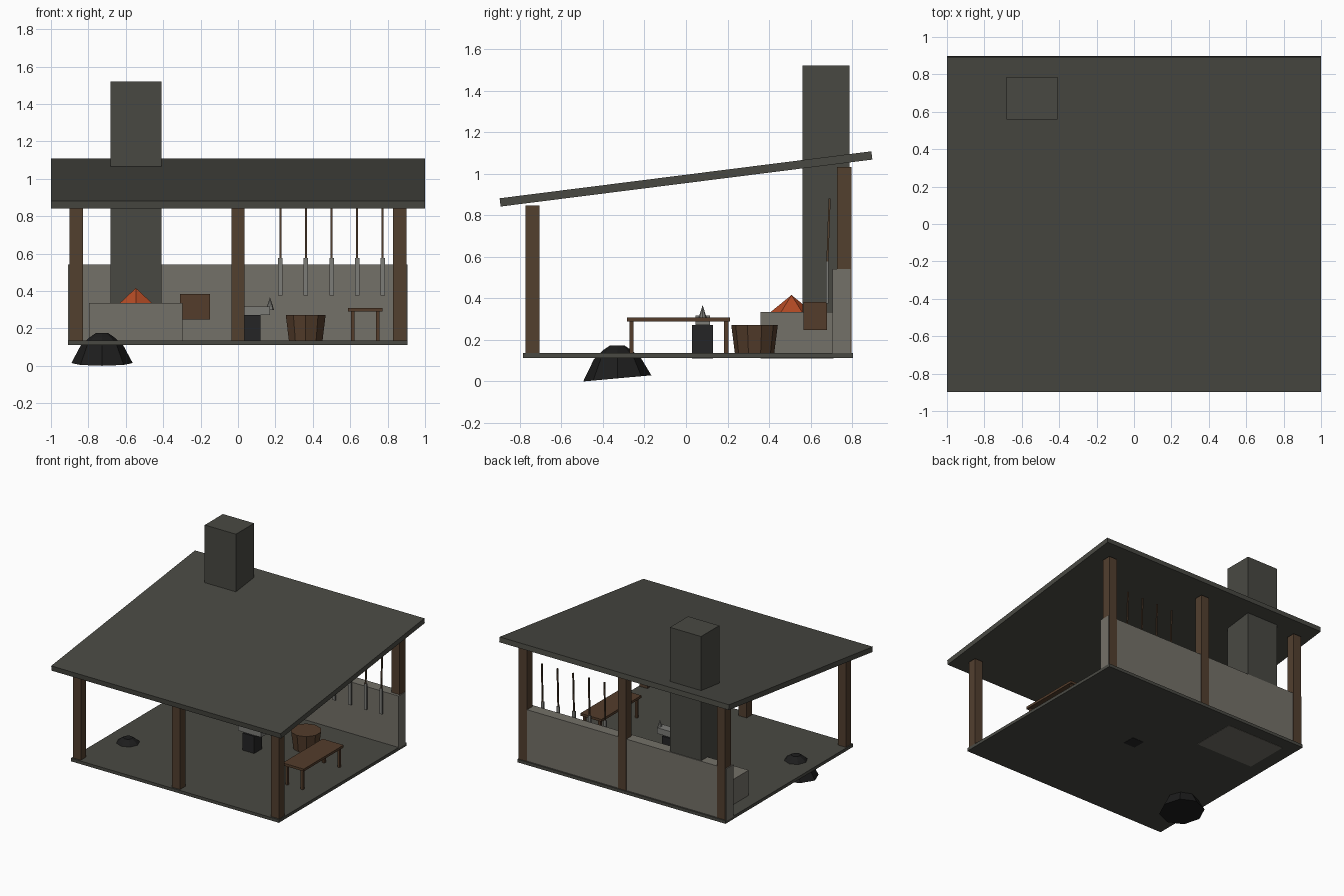
import bpy, bmesh, math
from mathutils import Matrix

if "Cube" in bpy.data.objects:
    bpy.data.objects.remove(bpy.data.objects["Cube"])


def material(name, rgb):
    m = bpy.data.materials.new(name)
    m.diffuse_color = (*rgb, 1)
    m.use_nodes = True
    m.node_tree.nodes["Principled BSDF"].inputs["Base Color"].default_value = m.diffuse_color
    return m


SLATE = material("dark slate", (0.066, 0.066, 0.055))
STONE = material("grey stone", (0.175, 0.165, 0.14))
TIMBER = material("post timber", (0.085, 0.050, 0.028))
WOOD = material("bench wood", (0.088, 0.046, 0.024))
IRON = material("black iron", (0.018, 0.018, 0.019))
STEEL = material("tool steel", (0.20, 0.20, 0.185))
COAL = material("coal", (0.012, 0.012, 0.012))
FIRE = material("glowing embers", (0.46, 0.070, 0.018))


def finish(name, bm, mat):
    bmesh.ops.recalc_face_normals(bm, faces=bm.faces)
    mesh = bpy.data.meshes.new(name)
    bm.to_mesh(mesh)
    bm.free()
    mesh.materials.append(mat)
    ob = bpy.data.objects.new(name, mesh)
    bpy.context.collection.objects.link(ob)
    return ob


def box(name, x, y, z, mat, tilt=0.0):
    """Box from (min, max) ranges, tilted about x through its centre."""
    bm = bmesh.new()
    bmesh.ops.create_cube(bm, size=1)
    size = [r[1] - r[0] for r in (x, y, z)]
    mid = [(r[0] + r[1]) / 2 for r in (x, y, z)]
    bm.transform(Matrix.Translation(mid) @ Matrix.Rotation(tilt, 4, 'X')
                 @ Matrix.Diagonal((*size, 1)))
    return finish(name, bm, mat)


def cone(name, x, y, z0, z1, r0, r1, sides, mat):
    bm = bmesh.new()
    bmesh.ops.create_cone(bm, cap_ends=True, segments=sides,
                          radius1=r0, radius2=r1, depth=z1 - z0)
    bmesh.ops.remove_doubles(bm, verts=bm.verts, dist=1e-5)
    bm.transform(Matrix.Translation((x, y, (z0 + z1) / 2)))
    return finish(name, bm, mat)


# Shelter: floor, low back wall, sloping roof
box("floor", (-0.908, 0.906), (-0.785, 0.805), (0.112, 0.136), SLATE)
box("back_wall", (-0.908, 0.906), (0.706, 0.792), (0.13, 0.541), STONE)
box("roof", (-1, 1), (-0.902, 0.902), (0.955, 0.995), SLATE, math.radians(7.2))

# Three posts at the front, three taller ones at the back
for side, px in (("left", -0.865), ("middle", 0.0), ("right", 0.865)):
    box(f"front_post_{side}", (px - 0.035, px + 0.035), (-0.772, -0.705),
        (0.13, 0.848), TIMBER)
    box(f"back_post_{side}", (px - 0.035, px + 0.035), (0.728, 0.797),
        (0.13, 1.032), TIMBER)

# Hearth with embers, chimney and bellows
box("hearth", (-0.797, -0.296), (0.358, 0.71), (0.110, 0.335), STONE)
box("chimney", (-0.682, -0.41), (0.56, 0.786), (0.33, 1.52), SLATE)
cone("embers", -0.546, 0.508, 0.325, 0.416, 0.112, 0.0, 6, FIRE)
box("bellows", (-0.31, -0.15), (0.566, 0.68), (0.248, 0.383), WOOD)

# Anvil on its block
box("anvil_block", (0.02, 0.12), (0.03, 0.13), (0.110, 0.271), IRON)
box("anvil_body", (-0.03, 0.171), (0.045, 0.115), (0.271, 0.317), STEEL)
cone("anvil_horn", 0.171, 0.08, 0.298, 0.368, 0.022, 0.0, 8, STEEL)

# Water tub
cone("water_tub", 0.362, 0.33, 0.13, 0.271, 0.094, 0.112, 10, WOOD)

# Workbench
box("bench_top", (0.588, 0.772), (-0.284, 0.213), (0.289, 0.308), WOOD)
for i, lx in enumerate((0.613, 0.747)):
    for j, ly in enumerate((-0.262, 0.194)):
        box(f"bench_leg_{i}{j}", (lx - 0.01, lx + 0.01), (ly - 0.01, ly + 0.01),
            (0.13, 0.292), WOOD)

# Row of hanging tools
for i in range(5):
    tx = 0.227 + i * 0.1365
    box(f"tool_handle_{i}", (tx - 0.005, tx + 0.005), (0.681, 0.691),
        (0.575, 0.88), TIMBER, math.radians(-2))
    box(f"tool_head_{i}", (tx - 0.012, tx + 0.012), (0.674, 0.686),
        (0.375, 0.577), STEEL)

# Coal heap: stacked eight-sided rings, base tilted, poking through the floor
bm = bmesh.new()
rings = []
for r, z, tilt in ((0.164, 0.02, 0.09), (0.112, 0.112, 0.04),
                   (0.066, 0.152, 0.0), (0.034, 0.174, 0.0)):
    ring = []
    for k in range(8):
        a = math.tau * k / 8
        ring.append(bm.verts.new((-0.727 + r * math.cos(a), -0.331 + r * math.sin(a),
                                  z + tilt * r * math.sin(a))))
    rings.append(ring)
for low, high in zip(rings, rings[1:]):
    for k in range(8):
        n = (k + 1) % 8
        bm.faces.new((low[k], low[n], high[n], high[k]))
bm.faces.new(rings[0][::-1])
bm.faces.new(rings[-1])
lowest = min(v.co.z for v in bm.verts)
for v in rings[0]:
    v.co.z -= lowest
finish("coal_heap", bm, COAL)
